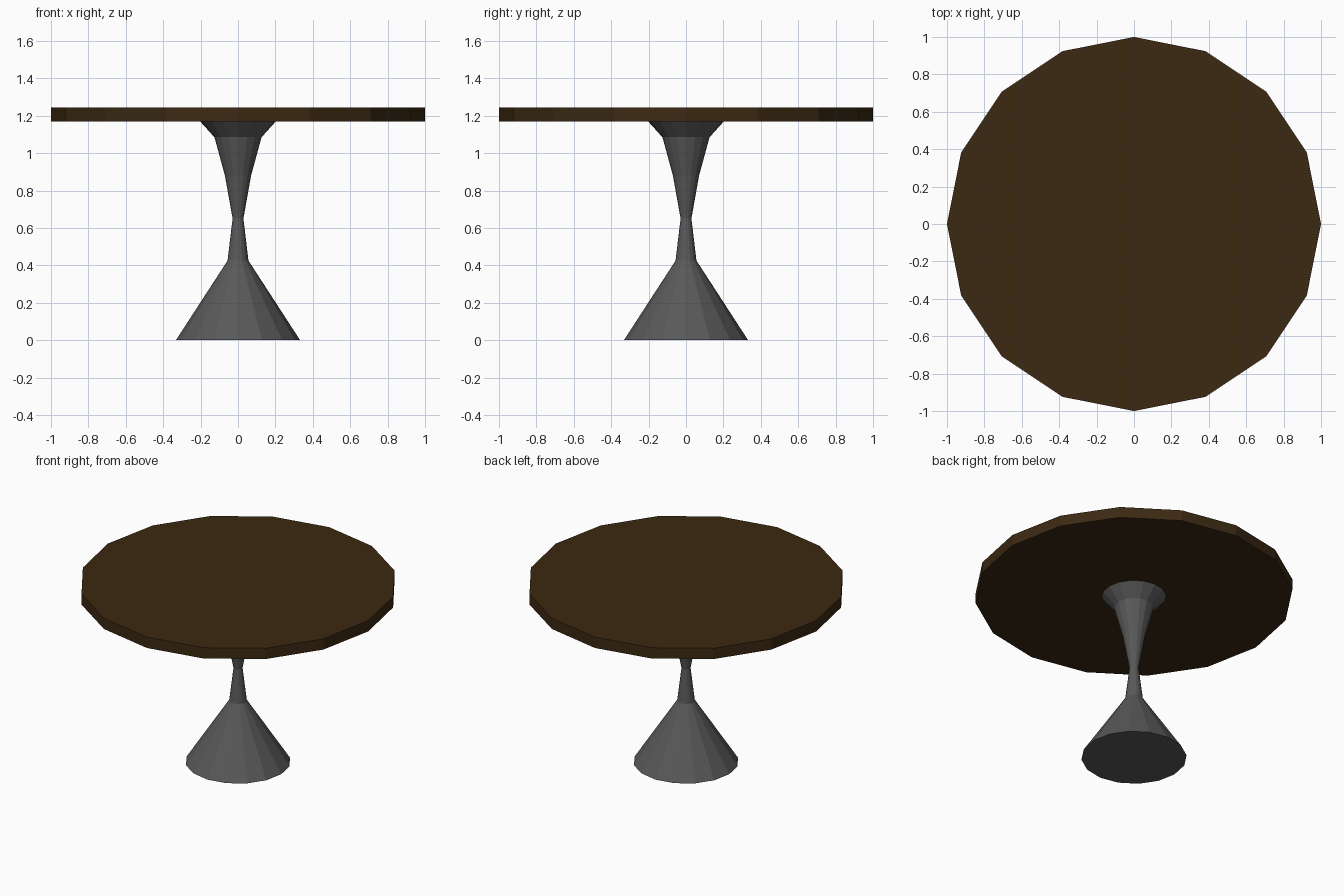
import bpy, bmesh
from math import cos, sin, tau

if "Cube" in bpy.data.objects:
    bpy.data.objects.remove(bpy.data.objects["Cube"])

SIDES = 16


def material(name, color):
    mat = bpy.data.materials.new(name)
    mat.diffuse_color = (*color, 1)
    mat.use_nodes = True
    mat.node_tree.nodes["Principled BSDF"].inputs["Base Color"].default_value = mat.diffuse_color
    return mat


def turned(name, profile, mat):
    """Flat-faceted solid of revolution from (radius, z) points, capped at both ends."""
    bm = bmesh.new()
    rings = [[bm.verts.new((r * cos(tau * i / SIDES), r * sin(tau * i / SIDES), z))
              for i in range(SIDES)] for r, z in profile]
    for low, high in zip(rings, rings[1:]):
        for i in range(SIDES):
            j = (i + 1) % SIDES
            bm.faces.new((low[i], low[j], high[j], high[i]))
    bm.faces.new(rings[0][::-1])
    bm.faces.new(rings[-1])
    mesh = bpy.data.meshes.new(name)
    bm.to_mesh(mesh)
    bm.free()
    mesh.materials.append(mat)
    obj = bpy.data.objects.new(name, mesh)
    bpy.context.collection.objects.link(obj)
    return obj


# Round wooden top
turned("table_top", [(1.0, 1.17), (1.0, 1.245)],
       material("dark_wood", (0.045, 0.022, 0.006)))

# Pinched metal pedestal: flared foot, narrow waist, flared collar
turned("pedestal", [(0.332, 0), (0.056, 0.425), (0.029, 0.65), (0.07, 0.88),
                    (0.126, 1.085), (0.203, 1.17)],
       material("dark_metal", (0.1, 0.1, 0.1)))
